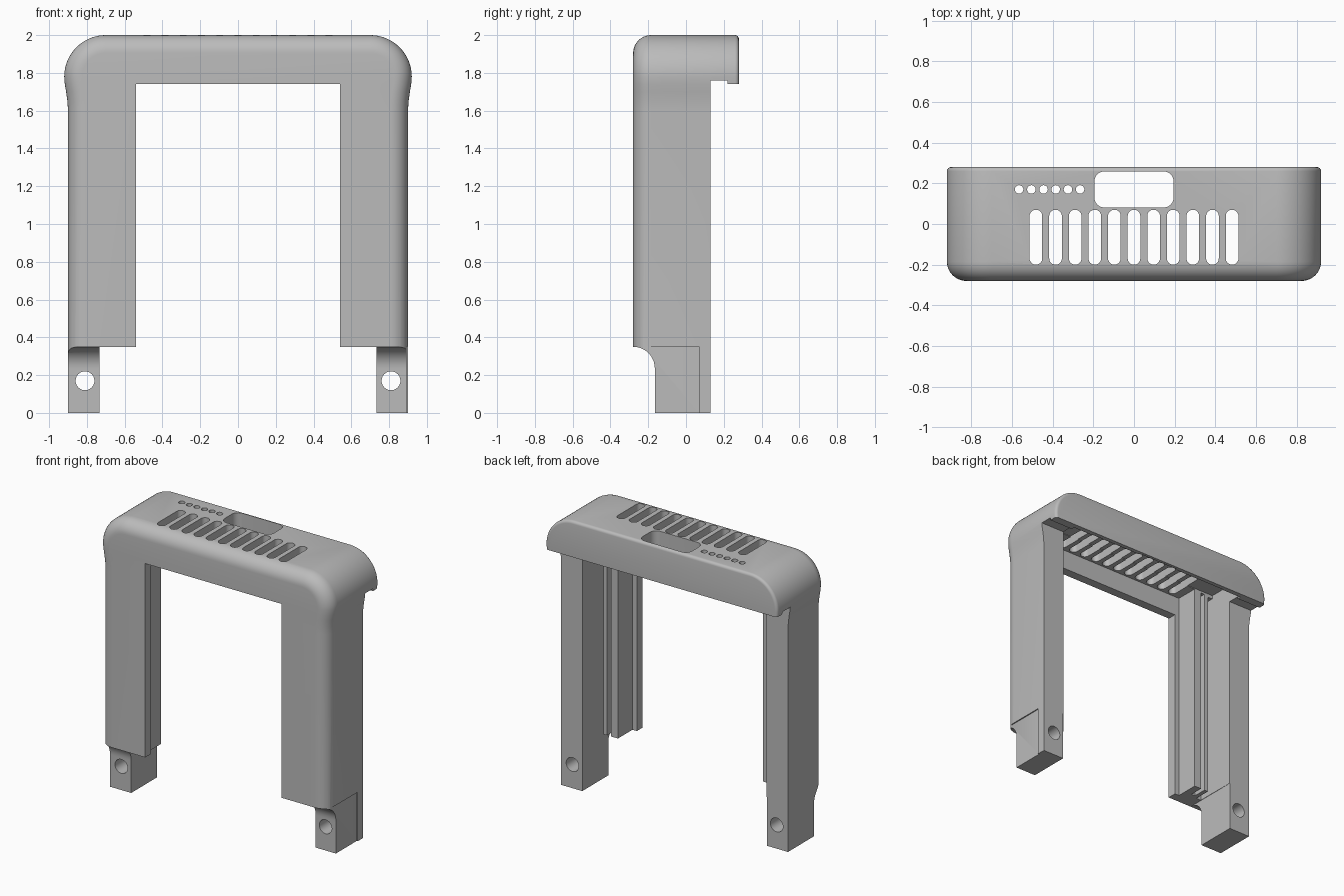
import bpy, bmesh, math

cube = bpy.data.objects.get("Cube")
if cube:
    bpy.data.objects.remove(cube, do_unlink=True)

grey = bpy.data.materials.new("plain_grey")
grey.use_nodes = True
colour = (0.5, 0.5, 0.5, 1)
grey.diffuse_color = colour
grey.node_tree.nodes["Principled BSDF"].inputs["Base Color"].default_value = colour


def new_object(name, bm):
    bmesh.ops.recalc_face_normals(bm, faces=bm.faces[:])
    mesh = bpy.data.meshes.new(name)
    bm.to_mesh(mesh)
    bm.free()
    mesh.materials.append(grey)
    obj = bpy.data.objects.new(name, mesh)
    bpy.context.collection.objects.link(obj)
    return obj


def loft(bm, loops):
    """Skin a row of matching closed loops and cap both ends."""
    rings = [[bm.verts.new(p) for p in loop] for loop in loops]
    for a, b in zip(rings, rings[1:]):
        for i in range(len(a)):
            j = (i + 1) % len(a)
            bm.faces.new((a[i], a[j], b[j], b[i]))
    bm.faces.new(rings[0][::-1])
    bm.faces.new(rings[-1])


def box(bm, x0, x1, y0, y1, z0, z1):
    flat = [(x0, y0), (x1, y0), (x1, y1), (x0, y1)]
    loft(bm, [[(x, y, z) for x, y in flat] for z in (z0, z1)])


def rounded_rect(cx, cy, w, h, r, n=8):
    points = []
    for k, (sx, sy) in enumerate([(1, 1), (-1, 1), (-1, -1), (1, -1)]):
        for i in range(n + 1):
            a = math.pi / 2 * (k + i / n)
            points.append((cx + sx * (w / 2 - r) + r * math.cos(a),
                           cy + sy * (h / 2 - r) + r * math.sin(a)))
    return points


def outline(d):
    """Arch silhouette, moved inwards by d."""
    side = [(0.9, -0.01), (0.9, 1.6), (0.903, 1.65), (0.91, 1.7), (0.917, 1.74)]
    half = [(x - d, z) for x, z in side]
    for i in range(17):
        a = math.pi / 2 * i / 16
        half.append((0.7 + (0.22 - d) * math.cos(a), 1.78 + (0.22 - d) * math.sin(a)))
    return half + [(-x, z) for x, z in reversed(half)]


# Solid arch with a broad front fillet and a small back fillet
loops = []
for i in range(11):
    t = math.pi / 2 * i / 10
    loops.append((-0.28 + 0.095 * (1 - math.cos(t)), 0.095 * (1 - math.sin(t))))
for i in range(5):
    t = math.pi / 2 * i / 4
    loops.append((0.26 + 0.02 * math.sin(t), 0.02 * (1 - math.cos(t))))
bm = bmesh.new()
loft(bm, [[(x, y, z) for x, z in outline(d)] for y, d in loops])
frame = new_object("arch_frame", bm)
cutters = []


def cut(name, build):
    bm = bmesh.new()
    build(bm)
    tool = new_object(name, bm)
    tool.hide_render = True
    mod = frame.modifiers.new(name, "BOOLEAN")
    mod.operation, mod.solver, mod.object = "DIFFERENCE", "EXACT", tool
    cutters.append(tool)


def cut_box(name, *size):
    cut(name, lambda bm: box(bm, *size))


def cut_pair(name, x0, x1, *rest):
    def build(bm):
        box(bm, x0, x1, *rest)
        box(bm, -x1, -x0, *rest)
    cut(name, build)


# Floor trim, front opening and underside of the back overhang
cut_box("floor_trim", -2, 2, -1, 1, -1, 0)
cut_box("opening", -0.54, 0.54, -1, 1, -0.5, 1.74)
cut_box("overhang_back", -1.5, 1.5, 0.21, 1.1, -0.6, 1.742)
cut_box("overhang_step", -1.5, 1.5, 0.13, 0.22, -0.55, 1.76)

# Hollow beam, leg channels and their grooves
cut_box("beam_hollow", -0.575, 0.575, -0.215, 0.25, -0.4, 1.88)
cut_box("rear_hollow", -0.73, 0.73, -0.05, 0.245, -0.45, 1.885)
cut_pair("inner_groove", 0.63, 0.66, -0.15, 0.1, -0.3, 1.87)
cut_pair("outer_groove", 0.69, 0.729, -0.17, 0.11, -0.35, 1.86)

# Narrow feet under the legs
cut_pair("foot_inner", 0.4, 0.732, -0.9, 0.9, -0.2, 0.35)


def foot_front(bm):
    profile = [(-0.5, -0.25), (-0.165, -0.25)]
    for i in range(11):
        a = math.pi / 2 * i / 10
        profile.append((-0.28 + 0.115 * math.cos(a), 0.235 + 0.115 * math.sin(a)))
    profile.append((-0.5, 0.35))
    for s in (-1, 1):
        loft(bm, [[(x, y, z) for y, z in profile] for x in (s * 0.6, s * 1.1)])


def foot_holes(bm):
    ring = rounded_rect(0, 0.17, 0.1, 0.1, 0.0499, 6)
    for cx in (-0.81, 0.81):
        loft(bm, [[(x + cx, y, z) for x, z in ring] for y in (-0.8, 0.8)])


cut("foot_front", foot_front)
cut("foot_holes", foot_holes)
cut_box("foot_side", 0.892, 1.2, -0.7, 0.07, -0.15, 0.352)


# Vent slots, window and indicator holes through the top
def top_holes(bm):
    shapes = [rounded_rect(i * 0.0965, -0.065, 0.062, 0.27, 0.0305) for i in range(-5, 6)]
    shapes += [rounded_rect(-0.565 + i * 0.06, 0.17, 0.042, 0.042, 0.0209, 4) for i in range(6)]
    shapes.append(rounded_rect(0, 0.17, 0.39, 0.178, 0.05))
    for shape in shapes:
        loft(bm, [[(x, y, z) for x, y in shape] for z in (1.7, 2.2)])


cut("top_holes", top_holes)

# Bake the cuts and remove the cutters
graph = bpy.context.evaluated_depsgraph_get()
baked = bpy.data.meshes.new_from_object(frame.evaluated_get(graph))
frame.modifiers.clear()
frame.data = baked
baked.materials.clear()
baked.materials.append(grey)
for tool in cutters:
    bpy.data.objects.remove(tool, do_unlink=True)

bpy.ops.object.select_all(action="DESELECT")
frame.select_set(True)
bpy.context.view_layer.objects.active = frame
bpy.ops.object.shade_smooth_by_angle(angle=math.radians(30))
